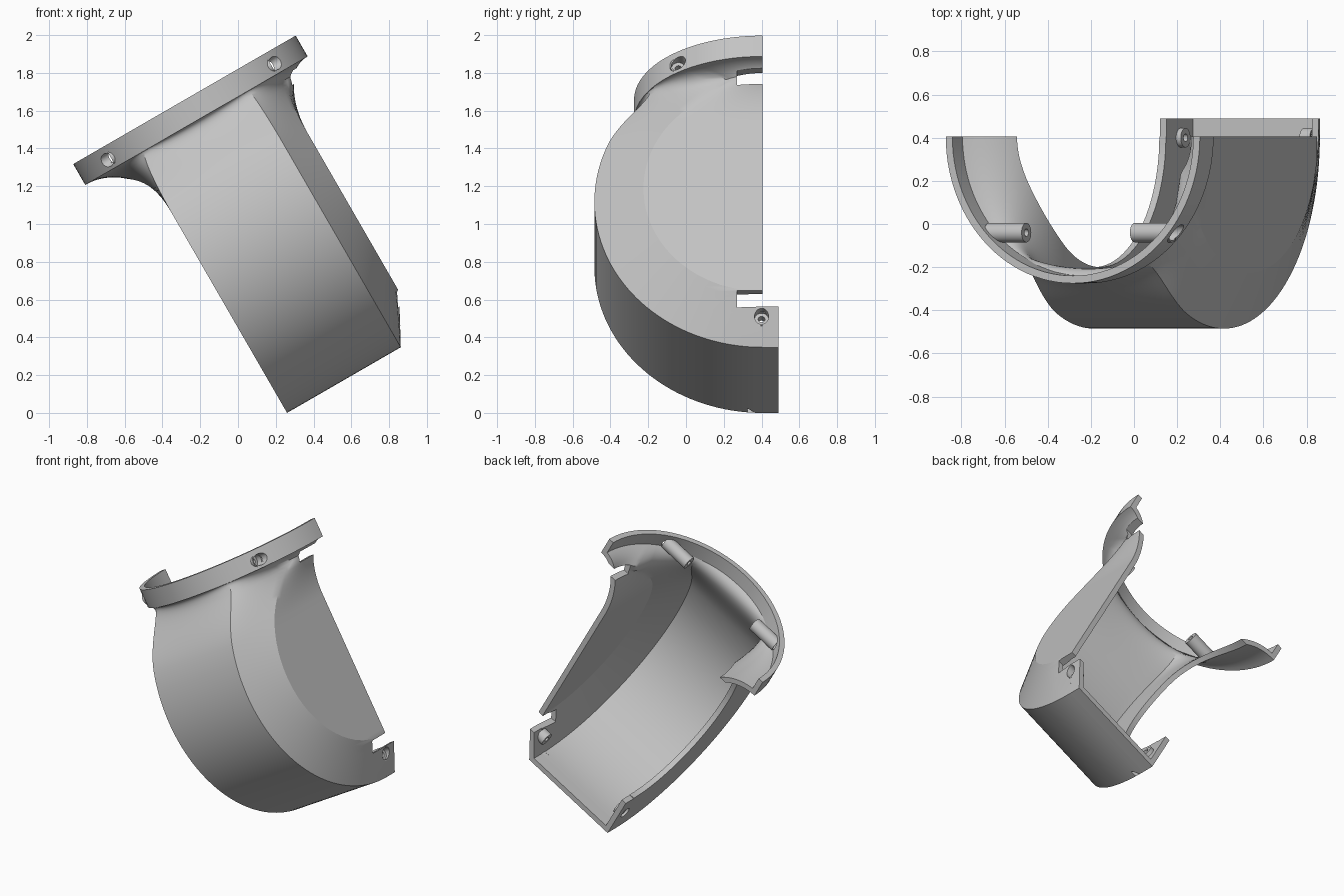
import bpy, bmesh, math
from mathutils import Matrix, Vector

cube = bpy.data.objects.get("Cube")
if cube:
    bpy.data.objects.remove(cube, do_unlink=True)

grey = bpy.data.materials.new("plain_grey")
grey.use_nodes = True
grey.diffuse_color = (0.55, 0.55, 0.55, 1)
grey.node_tree.nodes["Principled BSDF"].inputs["Base Color"].default_value = (0.55, 0.55, 0.55, 1)

# Everything is drawn upright, then the whole part leans by this turn
LEAN = Matrix.Rotation(math.radians(-30), 4, "Y")
MID, BACK, HEM = 0.583, 0.405, 0.49     # centre across, cut plane, rear of hem
HUB, RIM, FACE = 0.76, 0.89, 0.63       # drum centre height, outer and flat radius
LEFT, EDGE, SIDE = 0.225, 0.92, 1.06    # open side, rim edge, flat side
RING, TOP, NECK, LIP = 0.68, 1.577, 1.1, 1.45
WALL = 0.035


def finish(bm, name):
    mesh = bpy.data.meshes.new(name)
    bm.to_mesh(mesh)
    bm.free()
    mesh.materials.append(grey)
    ob = bpy.data.objects.new(name, mesh)
    bpy.context.collection.objects.link(ob)
    ob.matrix_world = LEAN
    return ob


def activate(ob):
    bpy.ops.object.select_all(action="DESELECT")
    ob.select_set(True)
    bpy.context.view_layer.objects.active = ob


def apply(ob, mod):
    activate(ob)
    bpy.ops.object.modifier_apply(modifier=mod.name)


def rod(name, u0, u1, y, w, radius, sides=32):
    bm = bmesh.new()
    place = Matrix.Translation(((u0 + u1) / 2, y, w)) @ Matrix.Rotation(math.pi / 2, 4, "Y")
    bmesh.ops.create_cone(bm, cap_ends=True, segments=sides, radius1=radius,
                          radius2=radius, depth=abs(u1 - u0), matrix=place)
    return finish(bm, name)


def block(name, low, high):
    bm = bmesh.new()
    low, high = Vector(low), Vector(high)
    place = Matrix.Translation((low + high) / 2) @ Matrix.Diagonal((*(high - low), 1))
    bmesh.ops.create_cube(bm, size=1, matrix=place)
    return finish(bm, name)


def cut(targets, cutter):
    cutter.hide_render = True
    for ob in targets:
        mod = ob.modifiers.new("cut", "BOOLEAN")
        mod.operation, mod.solver, mod.object = "DIFFERENCE", "EXACT", cutter
        apply(ob, mod)
    bpy.data.objects.remove(cutter, do_unlink=True)


# Drum outline at one height, from the flat side round the front to the open side
def section(w):
    rise = abs(w - HUB)

    def depth(r):
        return math.sqrt(max(r * r - rise * rise, 0))
    inner = min(max(FACE, rise), RIM)

    def flare(r):
        return EDGE + (RIM - r) * (SIDE - EDGE) / (RIM - FACE)
    pts = [(flare(inner), depth(inner) * i / 10) for i in range(10)]
    for i in range(8):
        r = inner + (RIM - inner) * i / 8
        pts.append((flare(r), depth(r)))
    pts += [(EDGE + (LEFT - EDGE) * i / 16, depth(RIM)) for i in range(16)]
    pts += [(LEFT, depth(RIM) * (1 - i / 18)) for i in range(19)]
    return pts


# Shell: drum sections that flare into a half-round collar
rows = []
turn = math.acos((HUB - NECK) / RIM)
for i in range(44):
    rows.append((HUB - RIM * math.cos(turn * i / 44), 0))
for i in range(19):
    k = math.pi / 2 * i / 18
    rows.append((NECK + (LIP - NECK) * math.sin(k), 1 - math.cos(k)))
rows.append((TOP, 1))

bm = bmesh.new()
grid = []
for w, blend in rows:
    pts = section(min(w, LIP))
    line = []
    for i, (u, d) in enumerate(pts):
        a = math.pi * i / (len(pts) - 1)
        u += (MID + RING * math.cos(a) - u) * blend
        d += (RING * math.sin(a) - d) * blend
        line.append(bm.verts.new((u, BACK - d, w)))
    grid.append(line)
for a, b in zip(grid, grid[1:]):
    for i in range(len(a) - 1):
        bm.faces.new((a[i], b[i], b[i + 1], a[i + 1]))
bmesh.ops.remove_doubles(bm, verts=bm.verts, dist=0.0005)
bmesh.ops.dissolve_degenerate(bm, edges=bm.edges, dist=0.0004)
shell = finish(bm, "shell")
mod = shell.modifiers.new("wall", "SOLIDIFY")
mod.thickness, mod.offset, mod.use_even_offset = WALL, -1, True
apply(shell, mod)

# Hem: short rear strip with a tab at both ends
outer = [(LEFT, 0.15), (LEFT, -0.13), (EDGE, -0.13), (1.022, 0.06)]
inner = [(1.022 - WALL, 0.06), (EDGE - 0.022, -0.13 + WALL),
         (LEFT + WALL, -0.13 + WALL), (LEFT + WALL, 0.15)]
bm = bmesh.new()
face = bm.faces.new([bm.verts.new((u, BACK - 0.003, w)) for u, w in outer + inner])
new = bmesh.ops.extrude_face_region(bm, geom=[face])["geom"]
bmesh.ops.translate(bm, vec=(0, HEM - BACK + 0.003, 0),
                    verts=[v for v in new if isinstance(v, bmesh.types.BMVert)])
bmesh.ops.recalc_face_normals(bm, faces=bm.faces)
hem = finish(bm, "rear_hem")

# Round opening in the left wall, and the two slots behind the right wall
cut([shell], rod("opening_cutter", -0.3, 0.4, BACK, HUB, 0.605, 96))
for low, high in ((0.06, 0.138), (1.36, 1.425)):
    cut([shell], block("slot_cutter", (0.9, 0.27, low), (1.4, 0.6, high)))

# Screw bosses with a recess outside and a bore through
parts = [shell, hem]
bosses = (("collar_boss_right", MID - 0.29, MID - 0.49, -0.04, 1.505, MID - 0.455),
          ("collar_boss_left", MID + 0.29, MID + 0.49, -0.04, 1.505, MID + 0.455),
          ("hem_boss_right", 0.285, 0.25, 0.4, 0.015, 0.24),
          ("hem_boss_left", 0.92, 0.975, 0.4, 0.015, 0.965))
for name, start, end, y, w, seat in bosses:
    out = math.copysign(0.3, end - start)
    boss = rod(name, start, end, y, w, 0.045)
    cut([shell, hem, boss], rod("recess_cutter", seat, seat + out, y, w, 0.037))
    cut([shell, hem, boss], rod("bore_cutter", start - out / 10, seat + out / 2, y, w, 0.018))
    parts.append(boss)

for ob in parts:
    activate(ob)
    bpy.ops.object.shade_smooth_by_angle(angle=math.radians(25))
